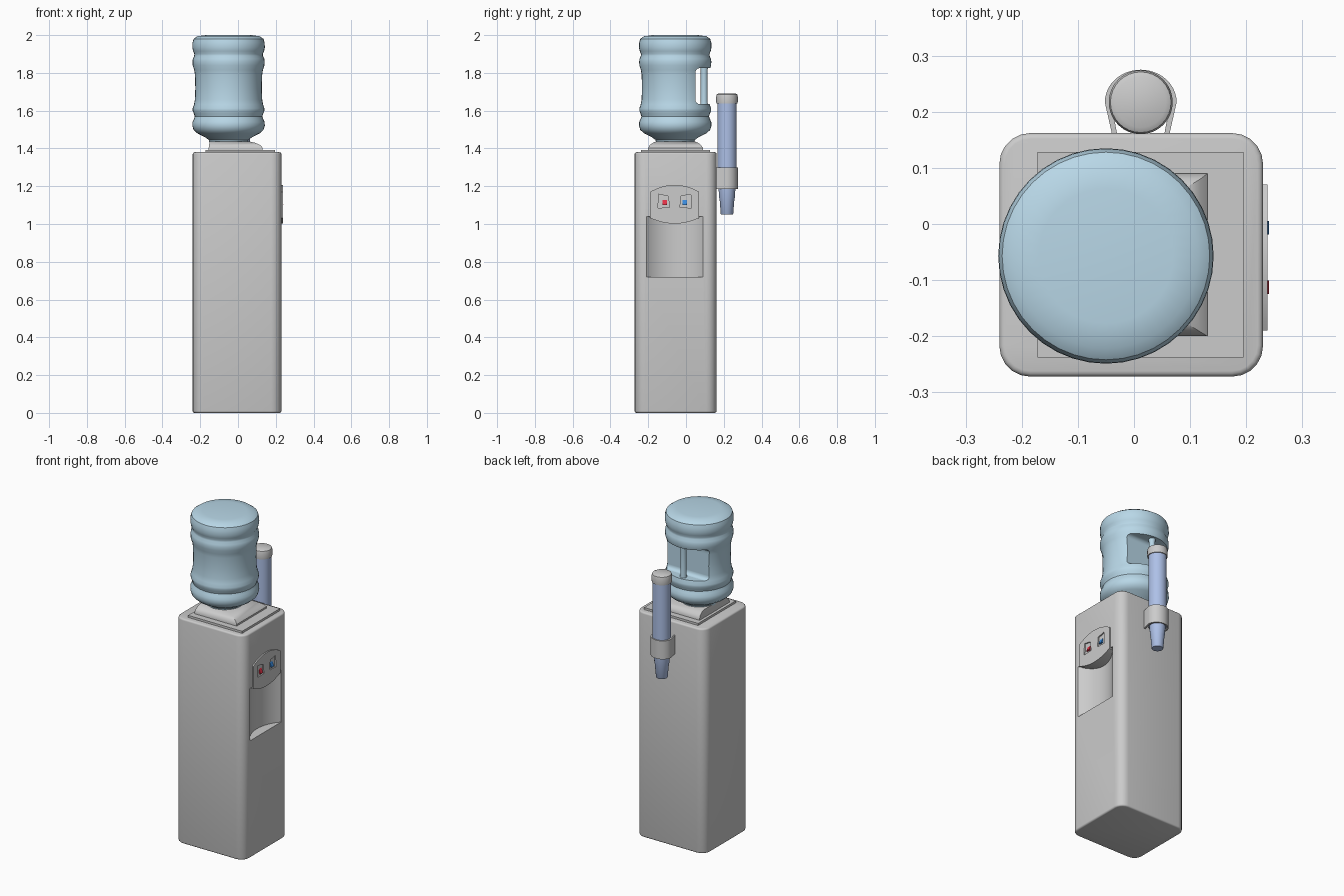
import bpy, bmesh, math
from mathutils import Vector

if "Cube" in bpy.data.objects:
    bpy.data.objects.remove(bpy.data.objects["Cube"])


def material(name, rgb):
    m = bpy.data.materials.new(name)
    m.diffuse_color = (*rgb, 1)
    m.use_nodes = True
    m.node_tree.nodes["Principled BSDF"].inputs["Base Color"].default_value = m.diffuse_color
    return m


BLUE = material("bottle_blue", (0.48, 0.68, 0.80))
CUP = material("cup_blue", (0.42, 0.53, 0.80))
RED = material("hot_red", (0.75, 0.03, 0.06))
COLD = material("cold_blue", (0.04, 0.25, 0.70))


def finish(bm, name, mat=None):
    bmesh.ops.recalc_face_normals(bm, faces=bm.faces)
    me = bpy.data.meshes.new(name)
    bm.to_mesh(me)
    bm.free()
    ob = bpy.data.objects.new(name, me)
    bpy.context.collection.objects.link(ob)
    if mat:
        me.materials.append(mat)
    return ob


def loft(name, rings, mat=None):
    """Skin a stack of equal-length rings and cap both ends."""
    bm = bmesh.new()
    loops = [[bm.verts.new(p) for p in r] for r in rings]
    n = len(loops[0])
    for a, b in zip(loops, loops[1:]):
        for i in range(n):
            j = (i + 1) % n
            bm.faces.new((a[i], a[j], b[j], b[i]))
    bm.faces.new(loops[0])
    bm.faces.new(loops[-1])
    return finish(bm, name, mat)


def lathe(name, cx, cy, profile, mat=None, n=32):
    return loft(name, [[(cx + r * math.cos(2 * math.pi * i / n), cy + r * math.sin(2 * math.pi * i / n), z)
                        for i in range(n)] for r, z in profile], mat)


def rect(x0, x1, y0, y1, z):
    return [(x0, y0, z), (x1, y0, z), (x1, y1, z), (x0, y1, z)]


def box(name, x, y, z, mat=None):
    return loft(name, [rect(*x, *y, z[0]), rect(*x, *y, z[1])], mat)


def bevel(ob, width, segments, test):
    """Bevel the edges whose direction passes the test."""
    bm = bmesh.new()
    bm.from_mesh(ob.data)
    edges = [e for e in bm.edges if test(e)]
    bmesh.ops.bevel(bm, geom=edges, offset=width, segments=segments, profile=0.5, affect='EDGES')
    bm.to_mesh(ob.data)
    bm.free()


def along(axis):
    return lambda e: abs((e.verts[0].co - e.verts[1].co).normalized()[axis]) > 0.9


def cut(ob, cutter):
    mod = ob.modifiers.new("cut", 'BOOLEAN')
    mod.operation = 'DIFFERENCE'
    mod.solver = 'EXACT'
    mod.object = cutter
    cutter.hide_render = True
    bpy.context.view_layer.objects.active = ob
    bpy.ops.object.modifier_apply(modifier=mod.name)
    bpy.data.objects.remove(cutter)


# Cabinet with rounded corners and a concave dispensing bay on +x
cabinet = box("cabinet", (-0.24, 0.23), (-0.272, 0.162), (0, 1.38))
bevel(cabinet, 0.055, 5, along(2))
bevel(cabinet, 0.01, 3, lambda e: len({round(v.co.z, 4) for v in e.verts}) == 1)
cut(cabinet, lathe("bay_cutter", 0.3875, -0.06, [(0.2175, 0.72), (0.2175, 1.04)], n=64))

# Top plate and sloped collar under the bottle
top_plate = box("top_plate", (-0.172, 0.195), (-0.238, 0.128), (1.375, 1.393))
collar = loft("collar", [rect(-0.155, 0.131, -0.2, 0.09, 1.39), rect(-0.155, 0.131, -0.2, 0.09, 1.403),
                         rect(-0.153, 0.118, -0.192, 0.08, 1.418), rect(-0.151, 0.09, -0.175, 0.063, 1.43),
                         rect(-0.15, 0.055, -0.157, 0.045, 1.438)])

# Bottle with ribs, a grip cut through the rear, and a vertical grip post
BX, BY = -0.05, -0.057
bottle = lathe("bottle", BX, BY, [
    (0.1, 1.42), (0.104, 1.445), (0.125, 1.46), (0.165, 1.48), (0.185, 1.498), (0.192, 1.52), (0.191, 1.54),
    (0.184, 1.555), (0.179, 1.57), (0.184, 1.585), (0.19, 1.6), (0.19, 1.612), (0.183, 1.632), (0.178, 1.66),
    (0.176, 1.72), (0.178, 1.79), (0.182, 1.815), (0.19, 1.84), (0.191, 1.86), (0.189, 1.875), (0.182, 1.89),
    (0.181, 1.9), (0.188, 1.915), (0.192, 1.935), (0.191, 1.96), (0.185, 1.98), (0.165, 1.994), (0.12, 2.0)],
    BLUE, 40)
grip = box("grip_cutter", (-0.4, 0.3), (0.05, 0.3), (1.635, 1.825))
bevel(grip, 0.022, 4, lambda e: along(0)(e) and e.verts[0].co.y < 0.1)
cut(bottle, grip)
grip_post = lathe("bottle_grip_post", BX, 0.096, [(0.021, 1.62), (0.018, 1.65), (0.018, 1.81), (0.021, 1.84)], BLUE, 16)

# Control panel with arched top and bottom
N = 16
outline = []
for i in range(N + 1):
    t = -1 + 2 * i / N
    outline.append((-0.06 + 0.13 * t, 1.032 - 0.03 * (1 - t * t)))
for i in range(N + 1):
    t = 1 - 2 * i / N
    outline.append((-0.06 + 0.13 * t, 1.17 + 0.037 * (1 - t * t)))
panel = loft("control_panel", [[(x, y, z) for y, z in outline] for x in (0.16, 0.238)])

# Two button pockets and their coloured levers, mirrored about the panel centre
for side, label, mat in ((-1, "hot", RED), (1, "cold", COLD)):
    def pocket(x):
        return [(x, -0.06 + side * d, z) for d, z in ((0.028, 1.088), (0.088, 1.085), (0.085, 1.158), (0.034, 1.147))]
    cut(panel, loft("pocket_cutter", [pocket(0.212), pocket(0.26)]))
    yc = -0.06 + side * 0.053
    loft(label + "_button", [
        [(0.205, yc - 0.014, 1.098), (0.205, yc + 0.014, 1.098), (0.205, yc + 0.014, 1.135), (0.205, yc - 0.014, 1.135)],
        [(0.241, yc - 0.012, 1.1), (0.241, yc + 0.012, 1.1), (0.23, yc + 0.012, 1.128), (0.23, yc - 0.012, 1.128)]], mat)

# Cup dispenser: tube, cap, cup stack and wall strap
CX, CY = 0.012, 0.217
lathe("cup_tube", CX, CY, [(0.051, 1.19), (0.051, 1.65)], CUP)
lathe("cup_tube_cap", CX, CY, [(0.056, 1.637), (0.057, 1.645), (0.057, 1.675), (0.054, 1.686), (0.045, 1.691)])
lathe("cup_stack", CX, CY, [(0.031, 1.05), (0.033, 1.053), (0.039, 1.13), (0.042, 1.14), (0.045, 1.2)], CUP)


def strap_path(rx, ry, foot):
    arc = [(CX + rx * math.cos(math.pi * i / 20), CY + ry * math.sin(math.pi * i / 20)) for i in range(21)]
    return [(CX + foot, 0.155)] + arc + [(CX - foot, 0.155)]


strap = strap_path(0.064, 0.058, 0.05) + strap_path(0.053, 0.052, 0.041)[::-1]
loft("cup_strap", [[(x, y, z) for x, y in strap] for z in (1.185, 1.298)])

# Smooth shading with sharp edges kept
bpy.ops.object.select_all(action='DESELECT')
for ob in bpy.context.collection.objects:
    ob.select_set(True)
    bpy.context.view_layer.objects.active = ob
bpy.ops.object.shade_smooth_by_angle(angle=math.radians(35))
